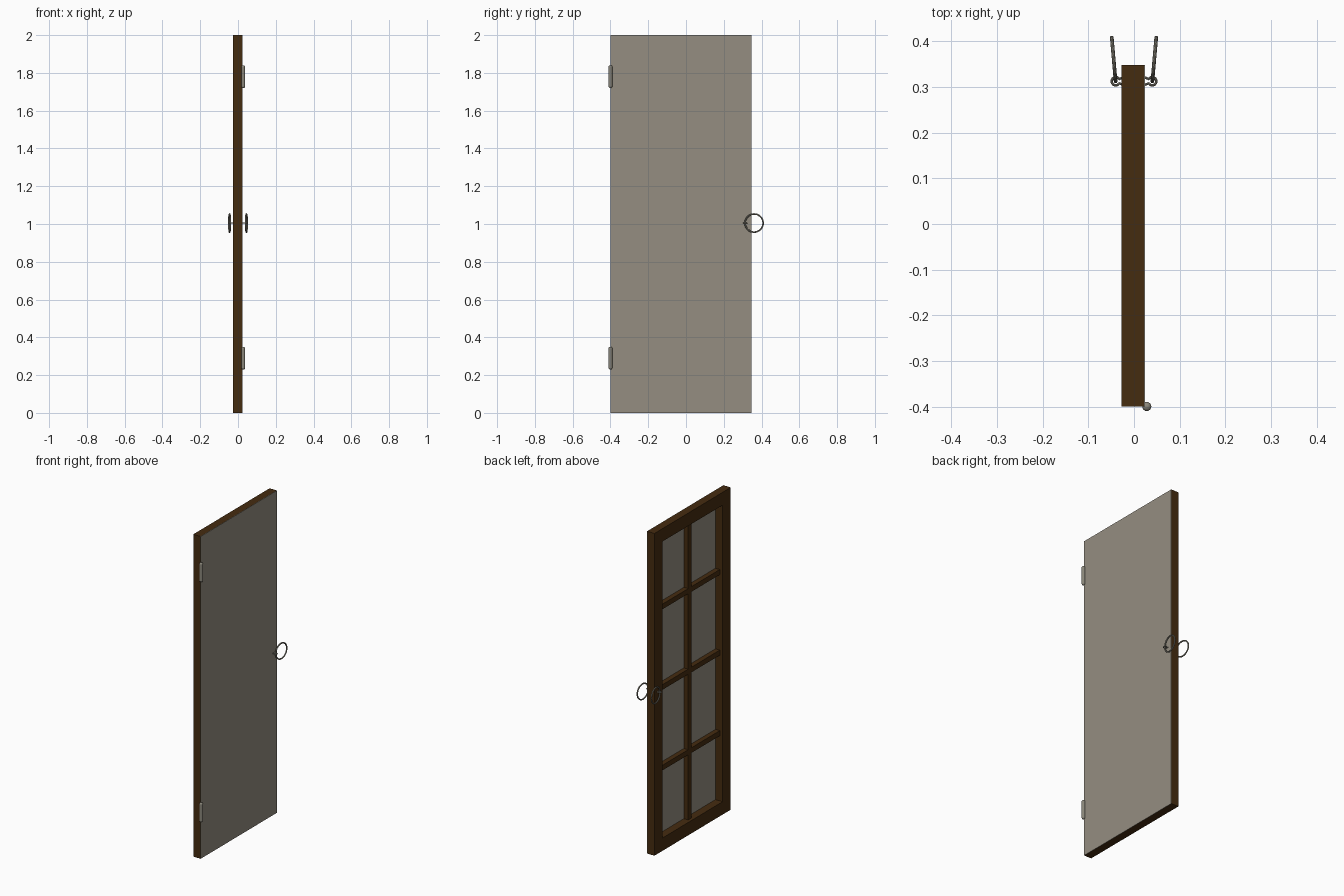
import bpy, bmesh, math
from mathutils import Matrix, Vector

if "Cube" in bpy.data.objects:
    bpy.data.objects.remove(bpy.data.objects["Cube"])


def material(name, rgb):
    m = bpy.data.materials.new(name)
    m.diffuse_color = (*rgb, 1)
    m.use_nodes = True
    m.node_tree.nodes["Principled BSDF"].inputs["Base Color"].default_value = m.diffuse_color
    return m


WOOD = material("dark_brown_wood", (0.060, 0.025, 0.005))
GLASS = material("grey_pane", (0.300, 0.270, 0.220))
METAL = material("grey_metal", (0.260, 0.245, 0.200))


def boxes(name, spans, mat):
    """One object made of boxes, each given as (x0,x1,y0,y1,z0,z1)."""
    bm = bmesh.new()
    for x0, x1, y0, y1, z0, z1 in spans:
        centre = Vector(((x0 + x1) / 2, (y0 + y1) / 2, (z0 + z1) / 2))
        size = (x1 - x0, y1 - y0, z1 - z0, 1)
        bmesh.ops.create_cube(bm, size=1, matrix=Matrix.Translation(centre) @ Matrix.Diagonal(size))
    me = bpy.data.meshes.new(name)
    bm.to_mesh(me)
    bm.free()
    me.materials.append(mat)
    ob = bpy.data.objects.new(name, me)
    bpy.context.collection.objects.link(ob)
    return ob


def finish(name, mat):
    ob = bpy.context.object
    ob.name = name
    ob.data.materials.append(mat)
    bpy.ops.object.shade_smooth_by_angle()
    return ob


# Door leaf dimensions
X0, X1, XB = -0.027, 0.024, 0.022
Y0, Y1, H = -0.40, 0.348, 2.0
S = 0.08                      # stile and rail width
YC = (Y0 + Y1) / 2

# Outer frame
boxes("door_stiles", [(X0, XB, Y0, Y0 + S, 0, H), (X0, XB, Y1 - S, Y1, 0, H)], WOOD)
boxes("door_rails", [(X0, XB, Y0 + S, Y1 - S, 0, S), (X0, XB, Y0 + S, Y1 - S, H - S, H)], WOOD)

# Glazing bars, set back from the frame face
boxes("vertical_glazing_bar", [(-0.008, XB, YC - 0.016, YC + 0.016, S, H - S)], WOOD)
bars = []
for z in (0.5, 1.0, 1.5):
    for a, b in ((Y0 + S, YC - 0.016), (YC + 0.016, Y1 - S)):
        bars.append((-0.008, XB, a, b, z - 0.016, z + 0.016))
boxes("horizontal_glazing_bars", bars, WOOD)

# Full-size backing pane
boxes("backing_pane", [(XB, X1, Y0, Y1, 0, H)], GLASS)

# Hinge barrels with rounded ends
for label, z in (("lower", 0.29), ("upper", 1.78)):
    bpy.ops.mesh.primitive_cylinder_add(vertices=16, radius=0.01, depth=0.12, location=(0.028, Y0, z))
    hinge = finish(label + "_hinge", METAL)
    bev = hinge.modifiers.new("rounded_ends", 'BEVEL')
    bev.width, bev.segments, bev.limit_method = 0.008, 3, 'ANGLE'

# Ring pulls, each hanging from a looped pin
for label, s in (("right", 1), ("left", -1)):
    bpy.ops.mesh.primitive_torus_add(
        major_radius=0.048, minor_radius=0.0042, major_segments=36, minor_segments=10,
        location=(s * 0.0445, 0.3605, 1.005),
        rotation=(0, math.pi / 2, -s * math.radians(5)))
    finish(label + "_pull_ring", METAL)

    loop = [(0.040 - 0.009 * math.cos(a), 0.313 + 0.009 * math.sin(a))
            for a in (math.radians(30 + i * 20) for i in range(16))]
    path = [(0.020, 0.321), (0.027, 0.320)] + loop + [(0.027, 0.306), (0.020, 0.305)]
    cu = bpy.data.curves.new(label + "_pin", 'CURVE')
    cu.dimensions = '3D'
    cu.bevel_depth, cu.bevel_resolution, cu.use_fill_caps = 0.0028, 2, True
    sp = cu.splines.new('POLY')
    sp.points.add(len(path) - 1)
    for p, (x, y) in zip(sp.points, path):
        p.co = (s * x, y, 1.005, 1)
    ob = bpy.data.objects.new(label + "_pin", cu)
    bpy.context.collection.objects.link(ob)
    bpy.ops.object.select_all(action='DESELECT')
    ob.select_set(True)
    bpy.context.view_layer.objects.active = ob
    bpy.ops.object.convert(target='MESH')
    finish(label + "_looped_pin", METAL)
